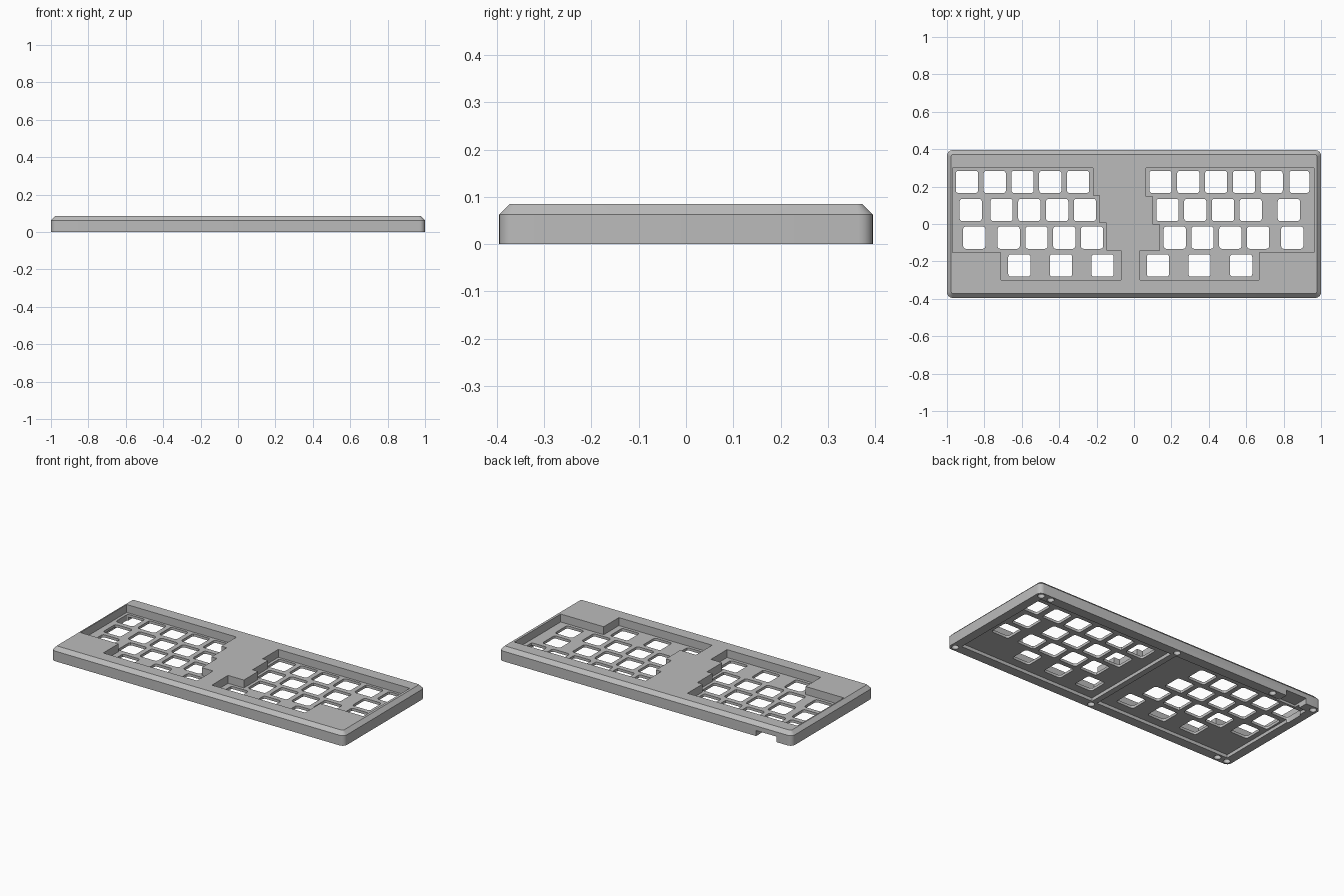
import bpy, bmesh, math

cube = bpy.data.objects.get("Cube")
if cube:
    bpy.data.objects.remove(cube, do_unlink=True)

grey = bpy.data.materials.new("case grey")
grey.use_nodes = True
colour = (0.5, 0.5, 0.5, 1)
grey.diffuse_color = colour
grey.node_tree.nodes["Principled BSDF"].inputs["Base Color"].default_value = colour

KEY = 0.119
FLOOR, UNDER, TOP = 0.036, 0.020, 0.085


def rounded(cx, cy, w, d, r, steps=6):
    """Outline of a rounded rectangle."""
    pts = []
    for i, (sx, sy) in enumerate([(1, 1), (-1, 1), (-1, -1), (1, -1)]):
        for k in range(steps + 1):
            a = (i + k / steps) * math.pi / 2
            pts.append((cx + sx * (w / 2 - r) + r * math.cos(a),
                        cy + sy * (d / 2 - r) + r * math.sin(a)))
    return pts


def circle(cx, cy, r, n=20):
    return [(cx + r * math.cos(2 * math.pi * k / n),
             cy + r * math.sin(2 * math.pi * k / n)) for k in range(n)]


def loft(bm, layers):
    """Skin a closed solid through (outline, z) layers."""
    rings = [[bm.verts.new((x, y, z)) for x, y in pts] for pts, z in layers]
    bm.faces.new(rings[0][::-1])
    bm.faces.new(rings[-1])
    for low, high in zip(rings, rings[1:]):
        for i in range(len(low)):
            j = (i + 1) % len(low)
            bm.faces.new((low[i], low[j], high[j], high[i]))


def solid(name, stacks):
    bm = bmesh.new()
    for layers in stacks:
        loft(bm, layers)
    bmesh.ops.recalc_face_normals(bm, faces=bm.faces[:])
    mesh = bpy.data.meshes.new(name)
    bm.to_mesh(mesh)
    bm.free()
    mesh.materials.append(grey)
    ob = bpy.data.objects.new(name, mesh)
    bpy.context.collection.objects.link(ob)
    return ob


def prisms(name, outlines, z0, z1):
    ob = solid(name, [[(pts, z0), (pts, z1)] for pts in outlines])
    ob.hide_render = True
    return ob


def box(x0, x1, y0, y1):
    return [(x0, y0), (x1, y0), (x1, y1), (x0, y1)]


# Outer case with rounded corners and a chamfered top edge
case = solid("keyboard_case", [[
    (rounded(0, 0, 2, 0.79, 0.03), 0),
    (rounded(0, 0, 2, 0.79, 0.03), 0.0625),
    (rounded(0, 0, 1.955, 0.745, 0.012), TOP)]])

# Stepped key wells, one for each hand
left_well = [(-0.97, 0.30), (-0.97, -0.152), (-0.71, -0.152), (-0.71, -0.30),
             (-0.07, -0.30), (-0.07, -0.143), (-0.147, -0.143), (-0.147, 0.005),
             (-0.184, 0.005), (-0.184, 0.152), (-0.22, 0.152), (-0.22, 0.30)]
right_well = [(0.065, 0.30), (0.065, 0.148), (0.102, 0.148), (0.102, -0.003),
              (0.14, -0.003), (0.14, -0.143), (0.032, -0.143), (0.032, -0.30),
              (0.668, -0.30), (0.668, -0.152), (0.962, -0.152), (0.962, 0.30)]
wells = prisms("well_cutter", [left_well, right_well], FLOOR, 0.2)

# Switch holes: first position, count and spacing of every run of keys
PITCH = 0.1485
runs = [(0.225, -0.893, 5, PITCH), (0.225, 0.142, 5, PITCH),
        (0.075, -0.873, 1, 0), (0.075, -0.708, 4, PITCH),
        (0.075, 0.179, 4, PITCH), (0.075, 0.828, 1, 0),
        (-0.073, -0.854, 1, 0), (-0.073, -0.670, 4, PITCH),
        (-0.073, 0.218, 4, PITCH), (-0.073, 0.846, 1, 0),
        (-0.222, -0.613, 3, 0.2225), (-0.222, 0.128, 3, 0.2225)]
keys = [rounded(x + i * step, y, KEY, KEY, 0.014, 3)
        for y, x, count, step in runs for i in range(count)]
keys.append(rounded(0.884, 0.225, 0.106, KEY, 0.014, 3))
holes = prisms("switch_hole_cutter", keys, -0.1, 0.2)

# Hollow underside, split by a centre rib
cavity = prisms("cavity_cutter", [box(-0.945, -0.018, -0.335, 0.335),
                                  box(0.018, 0.945, -0.335, 0.335)], -0.1, UNDER)

# Screw holes in the rim
spots = [(sx * x, sy * 0.365) for sx in (-1, 1) for sy in (-1, 1) for x in (0.967,)]
spots += [(0, 0.365), (0, -0.365), (0.90, 0.365), (-0.90, -0.365), (-0.68, 0.365)]
screws = prisms("screw_hole_cutter", [circle(x, y, 0.02) for x, y in spots], -0.1, 0.03)

# Cable opening through the back wall
port = prisms("cable_port_cutter", [box(-0.895, -0.755, 0.3, 0.5)], -0.1, 0.034)

cutters = [wells, cavity, holes, screws, port]
for cutter in cutters:
    mod = case.modifiers.new(cutter.name, 'BOOLEAN')
    mod.operation = 'DIFFERENCE'
    mod.solver = 'EXACT'
    mod.object = cutter

# Bake the cuts and discard the cutters
bpy.context.view_layer.update()
baked = bpy.data.meshes.new_from_object(
    case.evaluated_get(bpy.context.evaluated_depsgraph_get()))
case.modifiers.clear()
case.data = baked
baked.materials.clear()
baked.materials.append(grey)
for poly in baked.polygons:
    poly.material_index = 0
for cutter in cutters:
    bpy.data.objects.remove(cutter, do_unlink=True)

bpy.ops.object.select_all(action='DESELECT')
bpy.context.view_layer.objects.active = case
case.select_set(True)
bpy.ops.object.shade_smooth_by_angle(angle=math.radians(30))
